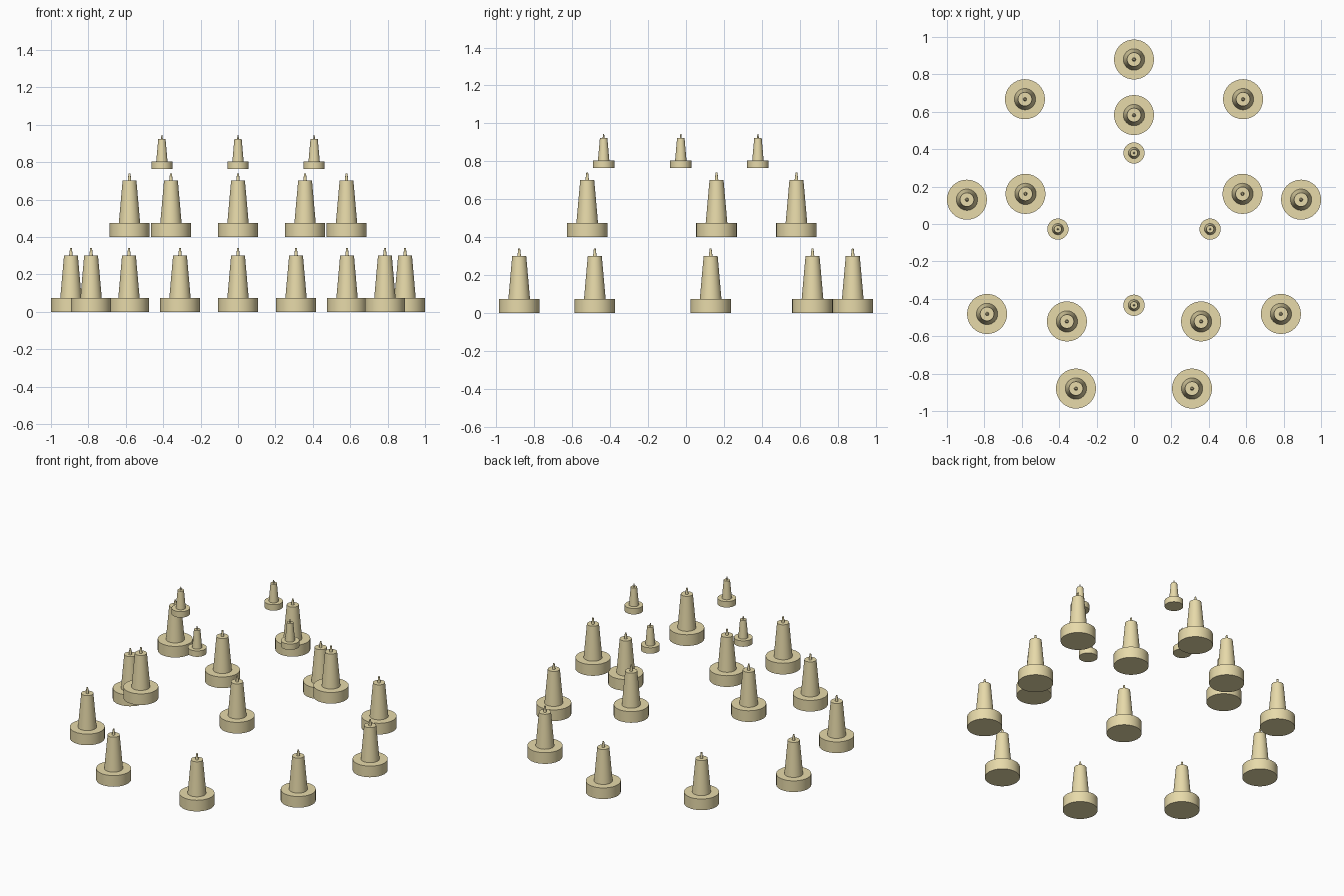
import bpy, bmesh, math

if "Cube" in bpy.data.objects:
    bpy.data.objects.remove(bpy.data.objects["Cube"])

SEGMENTS = 32
CENTRE_Y = -0.0275

wax = bpy.data.materials.new("candle_wax")
wax.diffuse_color = (0.8, 0.7, 0.4, 1.0)
wax.use_nodes = True
wax.node_tree.nodes["Principled BSDF"].inputs["Base Color"].default_value = wax.diffuse_color


def frustum(name, x, y, z, r1, r2, height):
    """Closed tapered cylinder standing on z."""
    bm = bmesh.new()
    bmesh.ops.create_cone(bm, cap_ends=True, segments=SEGMENTS,
                          radius1=r1, radius2=r2, depth=height)
    bmesh.ops.translate(bm, verts=bm.verts, vec=(0, 0, height / 2))
    mesh = bpy.data.meshes.new(name)
    bm.to_mesh(mesh)
    bm.free()
    mesh.materials.append(wax)
    obj = bpy.data.objects.new(name, mesh)
    obj.location = (x, y, z)
    bpy.context.collection.objects.link(obj)
    bpy.context.view_layer.objects.active = obj
    obj.select_set(True)


def candle(tier, x, y, z, s):
    # Holder disc, tapered candle and thin wick
    frustum(tier + "_holder", x, y, z, 0.107 * s, 0.107 * s, 0.075 * s)
    frustum(tier + "_candle", x, y, z + 0.075 * s, 0.057 * s, 0.037 * s, 0.226 * s)
    frustum(tier + "_wick", x, y, z + 0.301 * s, 0.0095 * s, 0.005 * s, 0.039 * s)


# Tiers: name, count, ring radius, height, scale
for tier, count, radius, z, s in (
    ("lower", 9, 0.907, 0.0, 1.0),
    ("middle", 5, 0.610, 0.4, 1.0),
    ("upper", 4, 0.407, 0.764, 0.53),
):
    for i in range(count):
        a = 2 * math.pi * i / count
        candle(tier, radius * math.sin(a), CENTRE_Y + radius * math.cos(a), z, s)

bpy.ops.object.shade_smooth_by_angle(angle=math.radians(30))
